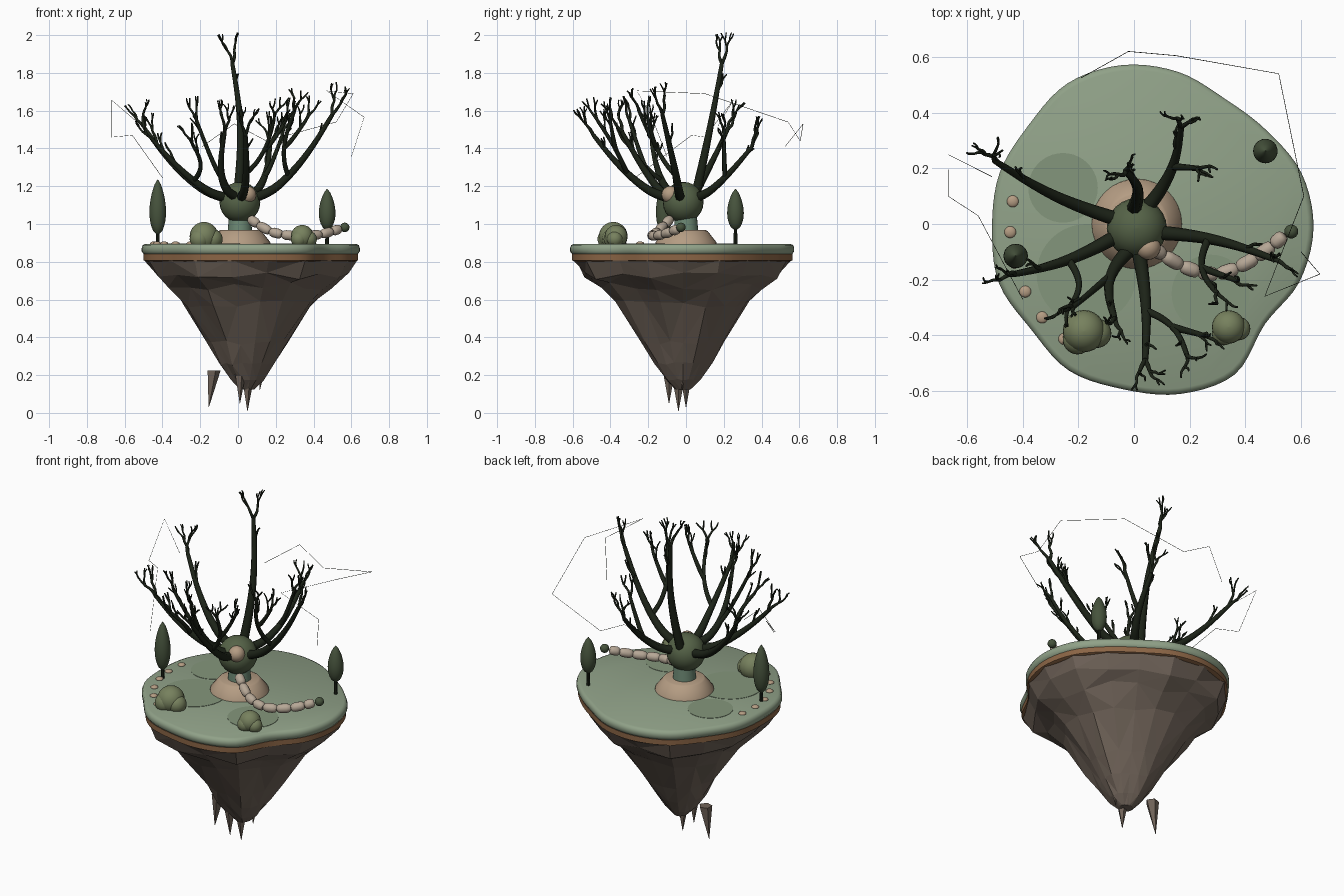
import bpy, bmesh, math, random
from mathutils import Vector as V

if "Cube" in bpy.data.objects:
    bpy.data.objects.remove(bpy.data.objects["Cube"])

random.seed(4)

def material(name, hexcol):
    m = bpy.data.materials.new(name)
    c = [int(hexcol[i:i + 2], 16) / 255 for i in (0, 2, 4)]
    m.diffuse_color = [x ** 2.2 for x in c] + [1]
    m.use_nodes = True
    m.node_tree.nodes["Principled BSDF"].inputs["Base Color"].default_value = m.diffuse_color
    return m

GRASS, PATCH = material("grass", "8fa087"), material("patch", "83957b")
SOIL, ROCK = material("soil", "8a6547"), material("rock", "70645a")
TAN, NECK = material("tan", "b39b82"), material("neck", "6b8672")
BALL, BARK = material("ball", "566349"), material("bark", "22281e")
BEAD, BUSH = material("bead", "b5a695"), material("bush", "76805e")
TREE = material("tree", "48543f")

def select(ob):
    bpy.ops.object.select_all(action='DESELECT')
    ob.select_set(True)
    bpy.context.view_layer.objects.active = ob

def loft(name, rings, mat, smooth=None, tri=False):
    bm = bmesh.new()
    rs = [[bm.verts.new(p) for p in r] for r in rings]
    n = len(rs[0])
    for a, b in zip(rs, rs[1:]):
        for i in range(n):
            bm.faces.new((a[i], a[(i + 1) % n], b[(i + 1) % n], b[i]))
    bm.faces.new(rs[0])
    bm.faces.new(rs[-1])
    if tri:
        bmesh.ops.triangulate(bm, faces=bm.faces)
    bmesh.ops.recalc_face_normals(bm, faces=bm.faces)
    me = bpy.data.meshes.new(name)
    bm.to_mesh(me)
    bm.free()
    me.materials.append(mat)
    ob = bpy.data.objects.new(name, me)
    bpy.context.collection.objects.link(ob)
    if smooth:
        select(ob)
        bpy.ops.object.shade_smooth_by_angle(angle=math.radians(smooth))

def circle(r, z, n):
    return [V((r * math.cos(math.tau * i / n), r * math.sin(math.tau * i / n), z)) for i in range(n)]

def lathe(name, profile, pos, mat, axis=(0, 0, 1), sides=24):
    q = V((0, 0, 1)).rotation_difference(V(axis))
    loft(name, [[V(pos) + q @ p for p in circle(r, z, sides)] for r, z in profile], mat, 40)

def ball(name, pos, r, mat, squash=1):
    arc = [math.pi * i / 12 for i in range(13)]
    lathe(name, [(max(r * math.sin(a), .0005), -r * squash * math.cos(a)) for a in arc], pos, mat)

def spline(pts, steps, closed=False):
    p = [V(a) for a in pts]
    n = len(p)
    get = (lambda i: p[i % n]) if closed else (lambda i: p[max(0, min(n - 1, i))])
    out = []
    for i in range(n if closed else n - 1):
        a, b, c, d = (get(i + k) for k in (-1, 0, 1, 2))
        for s in range(steps):
            t = s / steps
            out.append((2 * b + (c - a) * t + (2 * a - 5 * b + 4 * c - d) * t * t
                        + (3 * b - a - 3 * c + d) * t ** 3) / 2)
    return out if closed else out + [p[-1]]

# island: one wavy outline (radius every 20 degrees) reused for grass, soil and rock
C = V((.06, -.015, 0))
radii = [.585, .577, .545, .536, .57, .595, .6, .574, .578, .57, .58, .563, .59, .587, .605, .606, .536, .568]
rim = spline([p * r for p, r in zip(circle(1, 0, 18), radii)], 5, True)

def slab(profile):
    return [[C + p * s + V((0, 0, z)) for p in rim] for s, z in profile]

loft("grass_top", slab([(.975, .835), (1, .855), (1, .873), (.99, .888), (.965, .895)]), GRASS, 60)
loft("soil_band", slab([(.95, .8), (.985, .808), (.985, .84)]), SOIL, 40)
rings = []
for s, z in [(.98, .81), (.9, .725), (.75, .67), (.6, .575), (.37, .37), (.26, .26), (.15, .175), (.07, .125)]:
    j = 0 if z > .8 else .05 * min(s, .7)
    rings.append([C + V((.015 * (s - 1), 0, z + random.uniform(-j, j) * .6)) + p * (s + random.uniform(-j, j))
                  for p in rim[::5]])
loft("rock_underside", rings, ROCK, None, True)

# hanging rock shards: position, top, tip, lean
for x, y, top, tip, lean in [(-.13, 0, .225, .03, -.025), (.01, -.09, .24, .05, 0), (.05, -.04, .2, .01, 0),
                             (.135, -.02, .34, .12, -.02)]:
    loft("rock_shard", [[p + V((x + dx, y, 0)) for p in circle(r, z, 5)]
                        for r, z, dx in [(.038, top, 0), (.001, tip, lean)]], ROCK)

# ground patches
for x, y, r in [(-.255, .13, .125), (-.17, -.18, .18), (.275, -.25, .14)]:
    lathe("ground_patch", [(r, .89), (r, .897)], (x, y, 0), PATCH, sides=40)

# pedestal, neck and body
lathe("pedestal", [(.163, .89), (.16, .905), (.115, .962), (.105, .967)], (.01, 0, 0), TAN, sides=32)
lathe("neck", [(.065, .96), (.058, 1.04)], (.01, 0, 0), NECK)
ball("body", (.01, -.015, 1.115), .108, BALL)
ball("knot", (.05, -.083, 1.155), .046, TAN)

# beaded arm
arm = spline([(.06, -.08, 1.03), (.17, -.15, .96), (.3, -.182, .937), (.44, -.12, .945), (.54, -.04, .975)], 12)
for i in range(8):
    a, b = arm[i * 6], arm[i * 6 + 6]
    h = (b - a).length / 2
    half = [(.014, h), (.022, h * .8), (.026, h * .4)]
    lathe("arm_bead", [(r, -z) for r, z in half] + half[::-1], (a + b) / 2, BEAD, b - a, 14)
ball("arm_tip", (.565, -.027, .982), .025, TREE)

# bushes: a main ball with two smaller lobes
for x, y, r, s in [(-.18, -.385, .076, 1), (.34, -.37, .06, 1)]:
    ball("bush", (x, y, .935), r, BUSH)
    ball("bush_lobe", (x + r * .6, y - r * .1, .92), r * .7, BUSH)
    ball("bush_lobe", (x - r * .3, y - r * .4, .92), r * .7, BUSH)

# cypresses
for x, y, z0, z1 in [(-.425, -.115, .94, 1.235), (.472, .262, .965, 1.185)]:
    prof = [(.002 + .042 * math.sin(math.pi * (i / 12) ** .8) ** .7 if 0 < i < 12 else .002, z0 + (z1 - z0) * i / 12)
            for i in range(13)]
    lathe("cypress", prof, (x, y, 0), TREE)
    lathe("cypress_trunk", [(.011, .89), (.008, z0 + .03)], (x, y, 0), BARK, sides=8)

# arc of pebbles along the left rim
for i in range(6):
    a = math.radians(169 + 12.6 * i)
    ball("pebble", C + V((.505 * math.cos(a), .505 * math.sin(a), .897)), .021, TAN, .5)

def tubes(name, paths, mat, res):
    cu = bpy.data.curves.new(name, 'CURVE')
    cu.dimensions, cu.bevel_depth, cu.bevel_resolution, cu.use_fill_caps = '3D', 1, res, True
    for pts, r0, r1 in paths:
        sp = cu.splines.new('POLY')
        sp.points.add(len(pts) - 1)
        for i, p in enumerate(pts):
            sp.points[i].co = (*p, 1)
            sp.points[i].radius = r0 + (r1 - r0) * i / (len(pts) - 1)
    ob = bpy.data.objects.new(name, cu)
    bpy.context.collection.objects.link(ob)
    cu.materials.append(mat)
    select(ob)
    bpy.ops.object.convert(target='MESH')

# branches: curved limbs ending in random forked twigs
paths = []

def jitter(k):
    return V((random.uniform(-k, k), random.uniform(-k, k), random.uniform(-k, k) * .3))

def twig(p, d, length, r, depth):
    d = d.normalized()
    end = p + d * length
    paths.append((spline([p, (p + end) / 2 + jitter(length * .12), end], 3), r, r * .65))
    if depth:
        for _ in range(2):
            twig(end, d + jitter(.6) + V((0, 0, .3)), length * .75, r * .68, depth - 1)

def limb(start, end, bow, r0, r1, depth, rise=1.6):
    a, b = V(start), V(end)
    side = V((a.y - b.y, b.x - a.x, 0)).normalized() * bow
    pts = []
    for i in range(5):
        t = i / 4
        p = a.lerp(b, t) + side * math.sin(math.pi * t)
        p.z = a.z + (b.z - a.z) * t ** rise
        pts.append(p)
    s = spline(pts, 4)
    paths.append((s, r0, r1))
    d = (s[-1] - s[-4]).normalized() + V((0, 0, .3))
    for k in (-.35, .35):
        twig(s[-1], d + V((k, random.uniform(-.4, .4), 0)), .075, r1 * .9, depth)
    twig(s[12], d + jitter(.6) + V((0, 0, .3)), .075, r1 * .8, 1)
    return s

def fork(parent, i, end, bow=0):
    return limb(parent[i], end, bow, .014, .009, 1, 1.2)

def main(end, bow, rise=1.6):
    b = V((.01, -.015, 1.125))
    d = V((end[0], end[1], 1.2)) - b
    return limb(b + d.normalized() * .07, end, bow, .027, .011, 2, rise)

main((-.49, .22, 1.5), .02)
main((-.03, .19, 1.85), -.03, 1)
back = main((.17, .35, 1.41), -.03)
fork(back, 9, (.235, .2, 1.47))
right = main((.5, -.125, 1.58), .02)
fork(fork(right, 7, (.3, -.25, 1.6), -.04), 8, (.36, -.2, 1.55))
front = main((.04, -.49, 1.47), .015)
fork(fork(front, 9, (.19, -.47, 1.55), .03), 8, (.25, -.4, 1.54))
fork(main((-.07, -.34, 1.49), -.05), 7, (-.22, -.3, 1.55))
fork(main((-.43, -.18, 1.42), .02), 8, (-.24, -.31, 1.42), .04)
tubes("branches", paths, BARK, 2)

# very thin threads strung around the crown
threads = [
    [(.6, -.1, 1.355), (.668, -.18, 1.565), (.47, -.26, 1.705), (.61, .1, 1.69), (.52, .54, 1.54),
     (.15, .605, 1.44), (-.02, .62, 1.53), (-.19, .525, 1.41)],
    [(-.51, .17, 1.52), (-.668, .25, 1.655), (-.668, .1, 1.46), (-.56, .03, 1.47), (-.4, -.27, 1.245)]]
tubes("threads", [([V(p) for p in t], .0012, .0012) for t in threads], BARK, 0)
